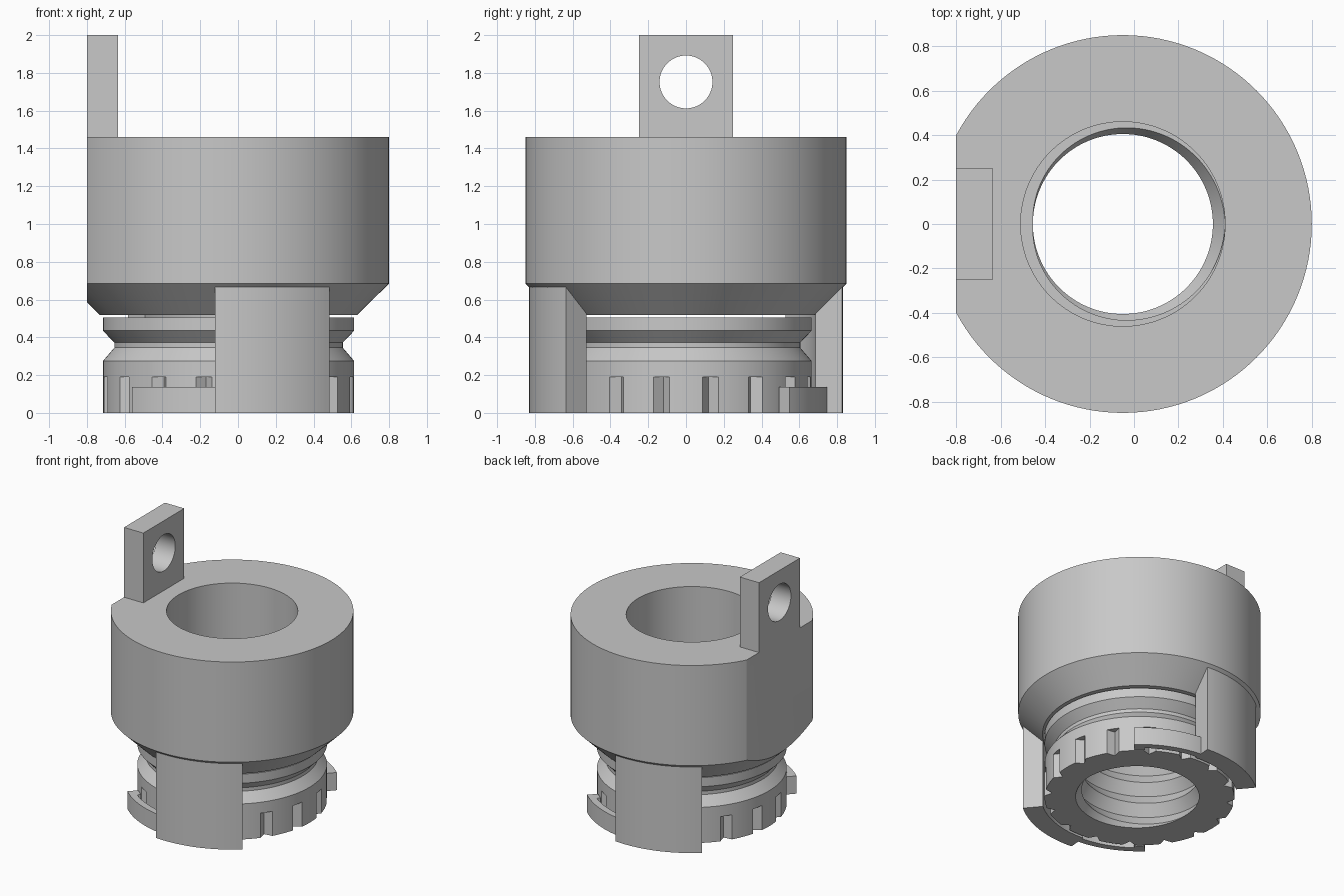
import bpy, bmesh, math
from mathutils import Vector, Matrix

if "Cube" in bpy.data.objects:
    bpy.data.objects.remove(bpy.data.objects["Cube"])

CX = -0.05                      # axis of all the turned parts
rad = math.radians

grey = bpy.data.materials.new("light_grey")
grey.diffuse_color = (0.58, 0.58, 0.58, 1)
grey.use_nodes = True
grey.node_tree.nodes["Principled BSDF"].inputs["Base Color"].default_value = grey.diffuse_color


def make(name, bm, x=CX):
    bmesh.ops.remove_doubles(bm, verts=bm.verts, dist=1e-5)
    bmesh.ops.dissolve_degenerate(bm, edges=bm.edges, dist=1e-5)
    bmesh.ops.recalc_face_normals(bm, faces=bm.faces)
    me = bpy.data.meshes.new(name)
    bm.to_mesh(me)
    bm.free()
    me.materials.append(grey)
    ob = bpy.data.objects.new(name, me)
    ob.location.x = x
    bpy.context.collection.objects.link(ob)
    return ob


def activate(ob):
    bpy.ops.object.select_all(action='DESELECT')
    ob.select_set(True)
    bpy.context.view_layer.objects.active = ob


def smooth(ob):
    activate(ob)
    bpy.ops.object.shade_smooth_by_angle(angle=rad(30))


def cut(ob, cutter):
    mod = ob.modifiers.new("cut", 'BOOLEAN')
    mod.operation, mod.solver, mod.object = 'DIFFERENCE', 'EXACT', cutter
    activate(ob)
    bpy.ops.object.modifier_apply(modifier=mod.name)
    bpy.data.objects.remove(cutter, do_unlink=True)


def sweep(bm, section, a0=0, a1=360, n=128):
    """Turn a closed (r, z) section, which may vary with the angle, around z."""
    cols = []
    for i in range(n + 1):
        a = rad(a0 + (a1 - a0) * i / n)
        cols.append([bm.verts.new((r * math.cos(a), r * math.sin(a), z))
                     for r, z in section(a)])
    m = len(cols[0])
    for c, d in zip(cols, cols[1:]):
        for j in range(m):
            k = (j + 1) % m
            bm.faces.new((c[j], d[j], d[k], c[k]))
    if a1 - a0 < 360:
        bm.faces.new(cols[0])
        bm.faces.new(cols[-1])


def prism(bm, pts, z0, z1):
    lo = [bm.verts.new((x, y, z0)) for x, y in pts]
    hi = [bm.verts.new((x, y, z1)) for x, y in pts]
    bm.faces.new(lo)
    bm.faces.new(hi)
    for i in range(len(pts)):
        j = (i + 1) % len(pts)
        bm.faces.new((lo[i], lo[j], hi[j], hi[i]))


# Main body: ring with a tapered underside and one flat side
bm = bmesh.new()
body_profile = [(0.46, 0.517), (0.68, 0.517), (0.85, 0.685), (0.85, 1.46), (0.46, 1.46)]
sweep(bm, lambda a: body_profile)
bmesh.ops.remove_doubles(bm, verts=bm.verts, dist=1e-5)
res = bmesh.ops.bisect_plane(bm, geom=bm.verts[:] + bm.edges[:] + bm.faces[:],
                             plane_co=(-0.75, 0, 0), plane_no=(-1, 0, 0), clear_outer=True)
bmesh.ops.holes_fill(bm, edges=[e for e in bm.edges if e.is_boundary])
smooth(make("body", bm))

# Hanging lug with a round hole
bm = bmesh.new()
prism(bm, [(-0.80, -0.25), (-0.635, -0.25), (-0.635, 0.25), (-0.80, 0.25)], 1.455, 2.0)
lug = make("lug", bm, 0)
bm = bmesh.new()
bmesh.ops.create_cone(bm, cap_ends=True, segments=64, radius1=0.14, radius2=0.14, depth=0.5,
                      matrix=Matrix.Translation((-0.72, 0, 1.752)) @ Matrix.Rotation(rad(90), 4, 'Y'))
cut(lug, make("lug_hole_cutter", bm, 0))
smooth(lug)

# Loose threaded nut: grooved outside, helical V thread inside
TOP, PITCH, MINOR, MAJOR = 0.505, 0.505 / 3, 0.405, 0.46


def nut_section(a):
    outer = [(0.665, 0), (0.665, 0.275), (0.605, 0.345), (0.605, 0.372), (0.665, 0.435), (0.665, TOP)]
    inner = []
    for k in range(8, -4, -1):
        z = min(max(PITCH * (k / 2 + a / math.tau), 0), TOP)
        t = (z / PITCH - a / math.tau) % 1
        inner.append((MINOR + (MAJOR - MINOR) * abs(2 * t - 1), z))
    return outer + inner


bm = bmesh.new()
sweep(bm, nut_section)
nut = make("nut", bm)

# Sixteen V notches round the foot of the nut
bm = bmesh.new()
for i in range(16):
    rot = Matrix.Rotation(rad(11.25 + 22.5 * i), 2)
    pts = [rot @ Vector(p) for p in ((0.615, 0), (0.72, -0.095), (0.72, 0.095))]
    prism(bm, pts, -0.1, 0.19)
cut(nut, make("notch_cutter", bm))
smooth(nut)

# Two posts, each with a springy ratchet arm and a thicker tip
for side, turn in (("front", 0), ("back", 180)):
    bm = bmesh.new()
    post = [(0.687, 0), (0.83, 0), (0.83, 0.70), (0.687, 0.58)]
    sweep(bm, lambda a: post, turn - 95, turn - 50, 24)
    smooth(make(side + "_post", bm))

    bm = bmesh.new()
    arm = [(0.70, 0), (0.75, 0), (0.75, 0.137), (0.70, 0.137)]
    sweep(bm, lambda a: arm, turn - 133, turn - 94.5, 24)
    smooth(make(side + "_ratchet_arm", bm))

    bm = bmesh.new()
    tip = [(0.672, 0), (0.705, 0), (0.705, 0.137), (0.672, 0.137)]
    sweep(bm, lambda a: tip, turn - 133, turn - 127, 6)
    smooth(make(side + "_ratchet_tip", bm))
